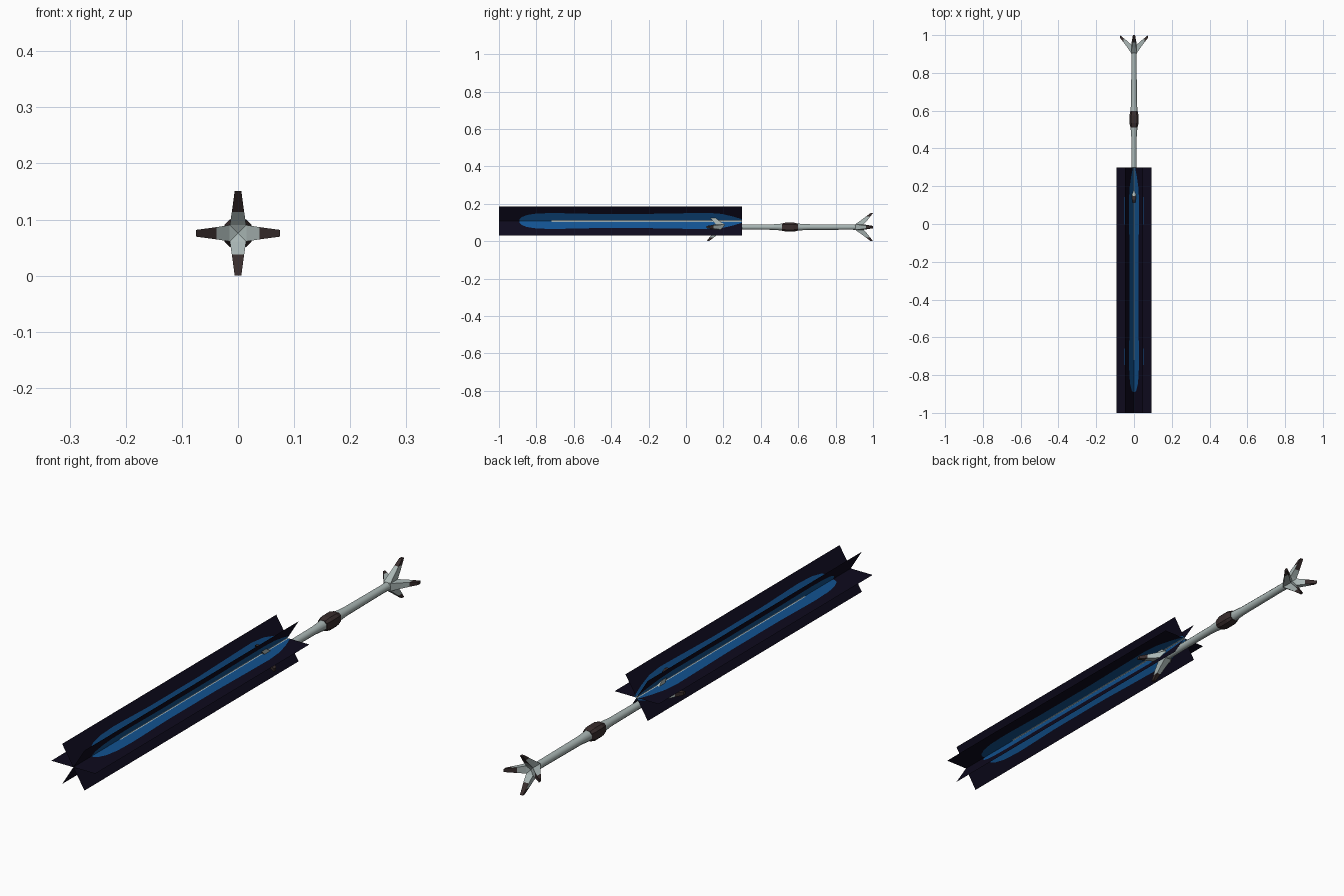
import bpy, math

if "Cube" in bpy.data.objects:
    bpy.data.objects.remove(bpy.data.objects["Cube"])

AXIS_Z = 0.0755    # height of the handle axis
BLADE_Z = 0.108    # height of the blade axis


def material(name, rgb):
    m = bpy.data.materials.new(name)
    m.diffuse_color = (*rgb, 1)
    m.use_nodes = True
    m.node_tree.nodes["Principled BSDF"].inputs["Base Color"].default_value = m.diffuse_color
    return m


PALE = material("pale metal", (0.40, 0.47, 0.46))
BROWN = material("dark brown", (0.040, 0.026, 0.026))
NIGHT = material("night blue", (0.004, 0.003, 0.012))
BLUE = material("glow blue", (0.006, 0.085, 0.28))
CORE = material("core white", (0.45, 0.58, 0.64))


def make(name, verts, faces, mats, indices=None):
    me = bpy.data.meshes.new(name)
    me.from_pydata(verts, [], faces)
    for m in mats:
        me.materials.append(m)
    if indices:
        me.polygons.foreach_set("material_index", indices)
    me.update()
    ob = bpy.data.objects.new(name, me)
    bpy.context.collection.objects.link(ob)
    return ob


def smooth(ob):
    bpy.ops.object.select_all(action='DESELECT')
    ob.select_set(True)
    bpy.context.view_layer.objects.active = ob
    bpy.ops.object.shade_smooth_by_angle(angle=math.radians(50))


def loft(name, stations, section, mat):
    """Scale a cross-section along y; stations are (y, scale)."""
    n = len(section)
    verts = [(x * s, y, AXIS_Z + z * s) for y, s in stations for x, z in section]
    faces = [(i * n + k, (i + 1) * n + k, (i + 1) * n + (k + 1) % n, i * n + (k + 1) % n)
             for i in range(len(stations) - 1) for k in range(n)]
    last = (len(stations) - 1) * n
    faces += [tuple(range(n)), tuple(reversed(range(last, last + n)))]
    return make(name, verts, faces, [mat])


# Handle shaft, flaring slightly toward the grip ring
octagon = [(math.cos(math.pi * (k + 0.5) / 4), math.sin(math.pi * (k + 0.5) / 4))
           for k in range(8)]
shaft = loft("handle_shaft", [(0.17, 0.0165), (0.30, 0.0145), (0.46, 0.0155), (0.515, 0.020),
                              (0.60, 0.020), (0.65, 0.0165), (0.88, 0.015), (0.94, 0.017)],
             octagon, PALE)
smooth(shaft)

# Grip ring: barrel with a chamfered square section
c = 0.6
chamfered = [(1, -c), (1, c), (c, 1), (-c, 1), (-1, c), (-1, -c), (-c, -1), (c, -1)]
loft("grip_ring", [(0.512, 0.019), (0.535, 0.0245), (0.575, 0.0245), (0.598, 0.019)],
     chamfered, BROWN)


# Four splayed prongs at each end of the handle
def prongs(name, y_base, direction):
    # radius, outer offset, inner offset, half width
    sections = [(0.0, 0.0, 0.040, 0.015), (0.015, 0.003, 0.048, 0.0145),
                (0.038, 0.036, 0.069, 0.011), (0.056, 0.060, 0.083, 0.0085),
                (0.075, 0.085, 0.098, 0.006)]
    for k in range(4):
        ca, sa = round(math.cos(k * math.pi / 2)), round(math.sin(k * math.pi / 2))
        verts, faces, idx = [], [], []
        for r, outer, inner, w in sections:
            for off, t in ((outer, -w), (outer, w), (inner, w), (inner, -w)):
                verts.append((r * ca - t * sa, y_base + direction * off,
                              AXIS_Z + r * sa + t * ca))
        for i in range(len(sections) - 1):
            for j in range(4):
                a, b = i * 4 + j, i * 4 + (j + 1) % 4
                face = (a, b, b + 4, a + 4)
                faces.append(face if direction > 0 else face[::-1])
                # dark tips, reaching lower on the inner face
                idx.append(int(i == 3 or (i == 2 and j == 2)))
        n = len(verts)
        for cap, m in (((3, 2, 1, 0), 0), ((n - 4, n - 3, n - 2, n - 1), 1)):
            faces.append(cap if direction > 0 else cap[::-1])
            idx.append(m)
        make(f"{name}_{k + 1}", verts, faces, [PALE, BROWN], idx)


prongs("pommel_prong", 0.902, 1)
prongs("guard_prong", 0.208, -1)

# Blade: three crossed sheets with a glow and a bright core
glow = [(-1.0, 0.010), (-0.89, 0.010), (-0.88, 0.024), (-0.85, 0.038), (-0.80, 0.047),
        (-0.72, 0.050), (-0.66, 0.049), (-0.50, 0.045), (-0.20, 0.045), (0.0, 0.049),
        (0.12, 0.051), (0.19, 0.045), (0.25, 0.029), (0.30, 0.011)]
CORE_W = 0.005
for s, (ex, ez) in enumerate([(0.0935, 0), (0.0475, 0.077), (-0.0475, 0.077)]):
    half = math.hypot(ex, ez)
    verts, faces, idx = [], [], []
    for y, w in glow:
        for r in (-half, -w, -CORE_W, CORE_W, w, half):
            verts.append((ex * r / half, y, BLADE_Z + ez * r / half))
    for i in range(len(glow) - 1):
        for j in range(5):
            a = i * 6 + j
            faces.append((a, a + 1, a + 7, a + 6))
            if i == 0 or j in (0, 4):
                idx.append(0)
            elif j == 2 and glow[i][0] > -0.73:
                idx.append(2)
            else:
                idx.append(1)
    make(f"blade_sheet_{s + 1}", verts, faces, [NIGHT, BLUE, CORE], idx)
